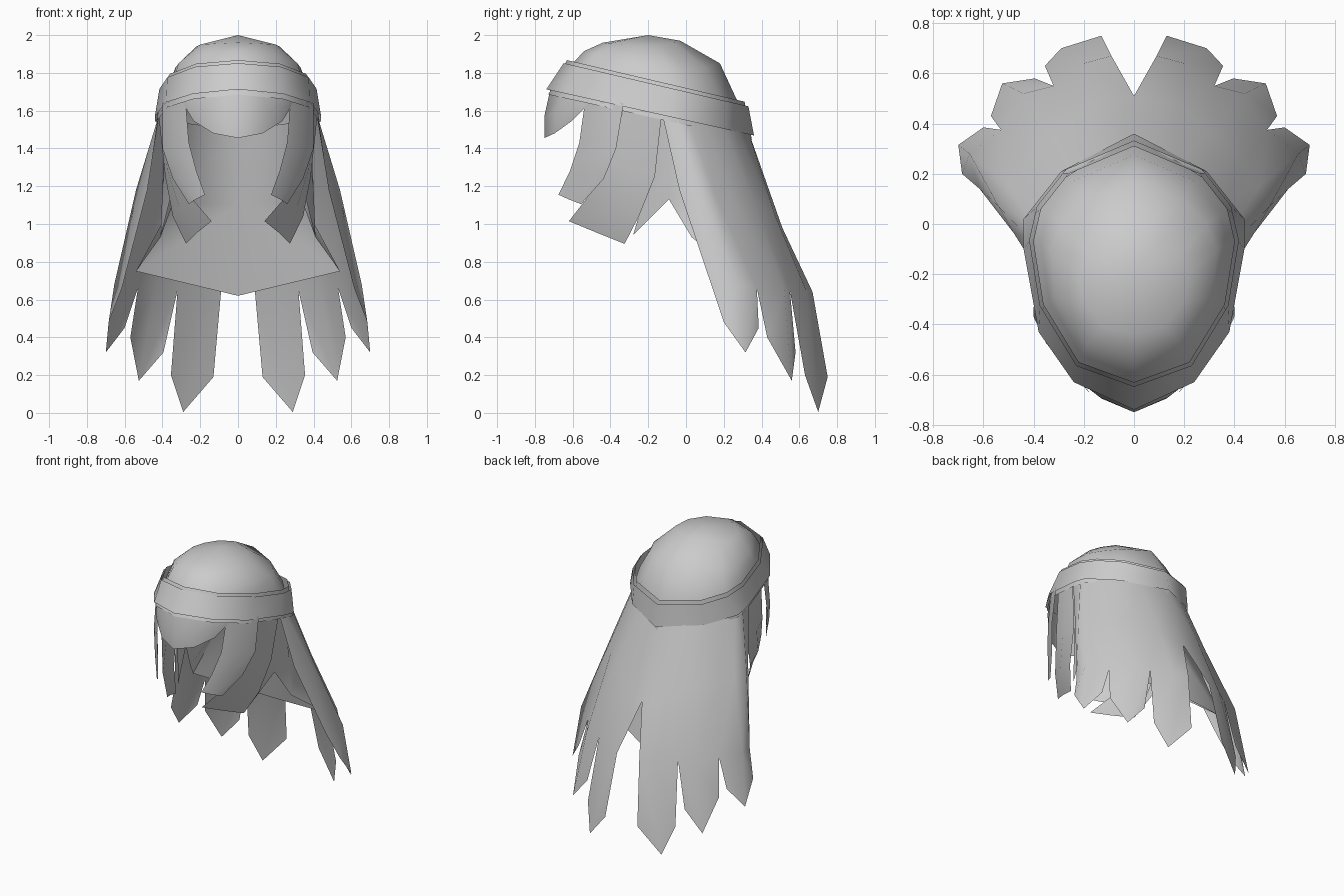
import bpy
import bmesh
import math

if "Cube" in bpy.data.objects:
    bpy.data.objects.remove(bpy.data.objects["Cube"])

# One plain grey for everything
GREY = (0.6, 0.6, 0.6, 1.0)
hair_grey = bpy.data.materials.new("hair_grey")
hair_grey.use_nodes = True
hair_grey.diffuse_color = GREY
hair_grey.node_tree.nodes["Principled BSDF"].inputs["Base Color"].default_value = GREY


def sheet(name, rows, tips=(), sharp_angle=60):
    """Skin rows of points (ordered back to front, top to bottom), then mirror.
    Each tip is (left corner, point, right corner) hung below two columns."""
    bm = bmesh.new()
    grid = [[bm.verts.new(point) for point in row] for row in rows]
    for upper, lower in zip(grid, grid[1:]):
        for i in range(len(upper) - 1):
            bm.faces.new((upper[i], upper[i + 1], lower[i + 1], lower[i]))
    for number, tip in enumerate(tips):
        start, middle, end = grid[-1][2 * number:2 * number + 3]
        left, point, right = [bm.verts.new(p) for p in tip]
        bm.faces.new((start, middle, point, left))
        bm.faces.new((middle, end, right, point))
    bmesh.ops.remove_doubles(bm, verts=bm.verts[:], dist=0.001)
    mesh = bpy.data.meshes.new(name)
    bm.to_mesh(mesh)
    bm.free()
    mesh.materials.append(hair_grey)
    for polygon in mesh.polygons:
        polygon.use_smooth = True
    mesh.set_sharp_from_angle(angle=math.radians(sharp_angle))
    obj = bpy.data.objects.new(name, mesh)
    bpy.context.scene.collection.objects.link(obj)
    mirror = obj.modifiers.new("mirror_halves", 'MIRROR')
    mirror.use_axis[0] = True
    mirror.merge_threshold = 0.001
    return obj


# Half outlines of the head seen from above, back to front
upper_rim = [(0, .31), (.26, .2), (.37, .06), (.4, -.07), (.36, -.32), (.22, -.55), (0, -.63)]
lower_rim = [(0, .36), (.29, .21), (.44, .02), (.44, -.1), (.38, -.43), (.24, -.63), (0, -.74)]
CROWN = (0, -0.2, 2.0)


def upper_height(y):
    return 1.65 + 0.234 * (0.3 - y)


def lower_height(y):
    return 1.46 + 0.222 * (0.355 - y)


def scaled(outline, factor):
    return [(x * factor, CROWN[1] + (y - CROWN[1]) * factor) for x, y in outline]


def ring(outline, height, offset=0.0):
    return [(x, y, height(y) + offset) for x, y in outline]


# Dome with a flat crown and steep sides, standing slightly inside the band
sheet("cap", [
    [CROWN] * len(upper_rim),
    [(0, -.03, 1.97), (.11, -.06, 1.96), (.18, -.13, 1.95), (.22, -.2, 1.94),
     (.2, -.31, 1.95), (.12, -.41, 1.955), (0, -.44, 1.96)],
    [(0, .18, 1.85), (.19, .1, 1.83), (.29, 0, 1.82), (.33, -.1, 1.83),
     (.315, -.29, 1.85), (.19, -.48, 1.9), (0, -.54, 1.915)],
    ring(scaled(upper_rim, 0.93), upper_height, -0.01),
    ring(scaled(lower_rim, 0.95), lower_height),
])

# Tilted headband over a slightly taller lining
sheet("headband", [
    ring(scaled(upper_rim, 1.04), upper_height, -0.02),
    ring(lower_rim, lower_height, 0.01),
])
sheet("headband_lining", [
    ring(upper_rim, upper_height),
    ring(scaled(lower_rim, 0.98), lower_height, -0.015),
])

# Pointed fringe over the forehead
sheet("fringe", [
    [(.3, -.5, 1.68), (.235, -.59, 1.7), (.13, -.65, 1.73), (0, -.71, 1.75)],
    [(.29, -.52, 1.65), (.24, -.61, 1.62), (.135, -.69, 1.59), (0, -.75, 1.57)],
    [(.28, -.53, 1.62), (.235, -.605, 1.545), (.13, -.695, 1.48), (0, -.75, 1.455)],
])

# Front locks framing the face, and the wider locks behind them
sheet("front_lock", [
    [(.4, -.33, 1.64), (.355, -.44, 1.66), (.28, -.53, 1.68)],
    [(.4, -.37, 1.4), (.35, -.475, 1.415), (.26, -.565, 1.43)],
    [(.345, -.435, 1.24), (.3, -.535, 1.26), (.22, -.615, 1.28)],
    [(.26, -.555, 1.105), (.225, -.62, 1.13), (.175, -.675, 1.155)],
])
sheet("side_lock", [
    [(.42, -.13, 1.57), (.405, -.23, 1.6), (.38, -.33, 1.62)],
    [(.385, -.165, 1.25), (.375, -.285, 1.29), (.34, -.4, 1.33)],
    [(.345, -.25, 1.04), (.31, -.395, 1.085), (.24, -.53, 1.13)],
    [(.275, -.325, .895), (.215, -.475, .955), (.14, -.62, 1.015)],
])

# Shorter inner layer wrapping the neck
sheet("inner_layer", [
    [(0, .3, 1.5), (.25, .18, 1.53), (.38, 0, 1.57), (.4, -.1, 1.6), (.39, -.2, 1.62)],
    [(0, .37, 1.1), (.34, .23, 1.12), (.4, .02, 1.2), (.38, -.09, 1.32), (.36, -.19, 1.25)],
    [(0, .47, .62), (.54, .25, .75), (.41, .03, .93), (.36, -.09, 1.13), (.29, -.28, .94)],
])

# Long outer layer at the back, split into three pointed locks on each side
back_rows = [
    [(0, .32, 1.52), (.17, .25, 1.54), (.28, .18, 1.55), (.36, .08, 1.57),
     (.4, 0, 1.58), (.415, -.06, 1.59), (.42, -.13, 1.6)],
    [(0, .51, .98), (.18, .47, 1.05), (.32, .36, 1.12), (.43, .24, 1.15),
     (.5, .15, 1.17), (.54, .07, 1.18), (.48, -.035, 1.18)],
    [(.09, .67, .64), (.2, .64, .64), (.32, .55, .65), (.44, .52, .65),
     (.53, .375, .66), (.655, .28, .68), (.615, .14, .66)],
]
back_tips = [
    [(.13, .75, .19), (.29, .7, .005), (.355, .63, .2)],
    [(.395, .58, .32), (.525, .56, .17), (.57, .43, .4)],
    [(.6, .385, .45), (.7, .315, .32), (.685, .2, .48)],
]
sheet("back_layer", back_rows, back_tips)
